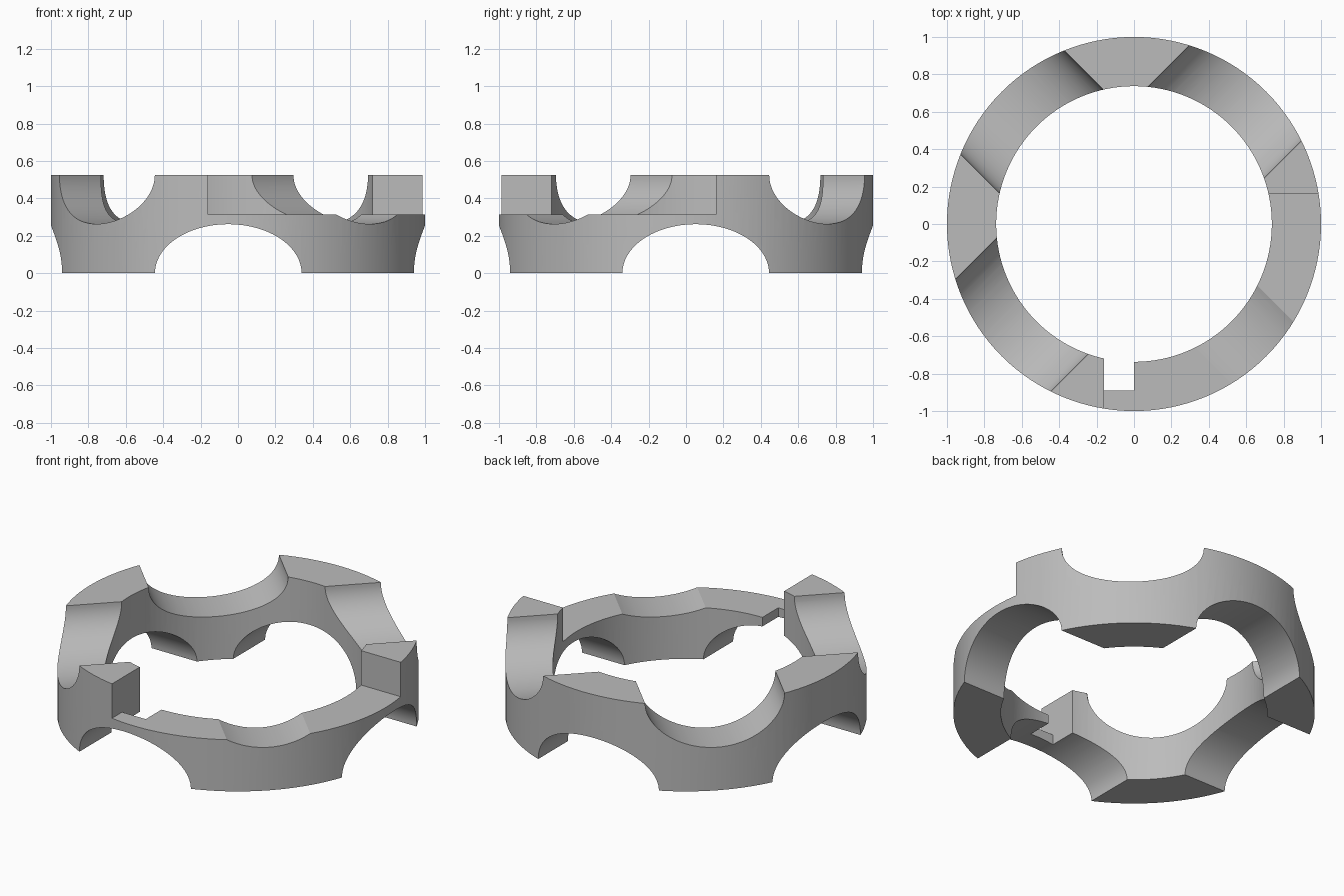
import bpy
from math import pi, radians

old = bpy.data.objects.get("Cube")
if old:
    bpy.data.objects.remove(old, do_unlink=True)

HEIGHT = 0.525
OUTER, INNER = 1.0, 0.737
ARCH_HALF_WIDTH, ARCH_DEPTH = 0.392, 0.262
HUB = (-0.052, 0.052)      # all arched channels cross here

grey = bpy.data.materials.new("plain grey")
grey.use_nodes = True
colour = (0.5, 0.5, 0.5, 1)
grey.diffuse_color = colour
grey.node_tree.nodes["Principled BSDF"].inputs["Base Color"].default_value = colour


def cylinder(name, radius, depth, location, sides=128):
    bpy.ops.mesh.primitive_cylinder_add(vertices=sides, radius=radius,
                                        depth=depth, location=location)
    obj = bpy.context.object
    obj.name = name
    return obj


def box(name, low, high):
    bpy.ops.mesh.primitive_cube_add(
        size=1, location=[(a + b) / 2 for a, b in zip(low, high)])
    obj = bpy.context.object
    obj.name = name
    obj.scale = [b - a for a, b in zip(low, high)]
    return obj


def channel(name, z, degrees):
    """Long elliptical bar lying flat through the hub."""
    obj = cylinder(name, 1, 4, (*HUB, z), 96)
    obj.scale = (ARCH_HALF_WIDTH, ARCH_DEPTH, 1)
    obj.rotation_euler = (pi / 2, 0, radians(degrees))
    return obj


def cut(body, cutter):
    cutter.hide_render = True
    bpy.context.view_layer.update()
    mod = body.modifiers.new("cut", 'BOOLEAN')
    mod.operation = 'DIFFERENCE'
    mod.solver = 'EXACT'
    mod.object = cutter
    bpy.ops.object.select_all(action='DESELECT')
    body.select_set(True)
    bpy.context.view_layer.objects.active = body
    bpy.ops.object.modifier_apply(modifier=mod.name)
    bpy.data.objects.remove(cutter, do_unlink=True)


# Plain ring
ring = cylinder("scalloped_ring", OUTER, HEIGHT, (0, 0, HEIGHT / 2))
ring.data.materials.append(grey)
cut(ring, cylinder("bore", INNER, 2, (0, 0, HEIGHT / 2)))

# Arches: square to the axes underneath, diagonal on top
for angle in (0, 90):
    cut(ring, channel("bottom_channel", 0, angle))
for angle in (45, -45):
    cut(ring, channel("top_channel", HEIGHT, angle))

# Lowered front corner and the key slot beside its post
cut(ring, box("corner_step", (-0.16, -1.5, 0.315), (1.5, 0.16, 1)))
cut(ring, box("key_slot", (-0.16, -0.89, -0.5), (0, -0.5, 1.2)))

bpy.ops.object.shade_smooth_by_angle(angle=radians(25))
